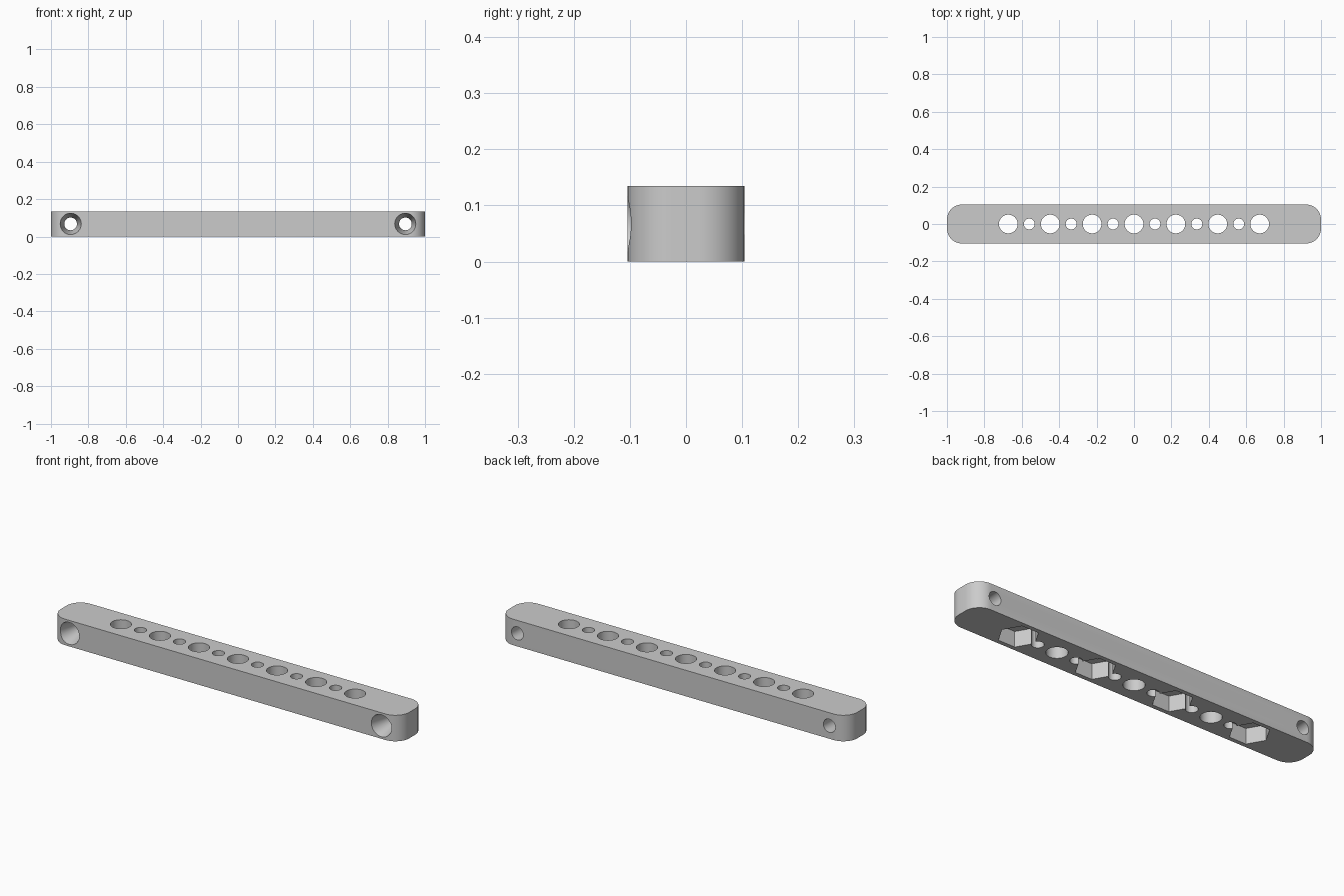
import bpy, bmesh, math
from mathutils import Matrix

if "Cube" in bpy.data.objects:
    bpy.data.objects.remove(bpy.data.objects["Cube"], do_unlink=True)

LENGTH, WIDTH, HEIGHT = 2.0, 0.208, 0.135
CORNER = 0.08
PITCH = 0.224

grey = bpy.data.materials.new("plain grey")
grey.use_nodes = True
colour = (0.6, 0.6, 0.6, 1)
grey.diffuse_color = colour
grey.node_tree.nodes["Principled BSDF"].inputs["Base Color"].default_value = colour


def make_object(name, bm):
    bmesh.ops.recalc_face_normals(bm, faces=bm.faces)
    mesh = bpy.data.meshes.new(name)
    bm.to_mesh(mesh)
    bm.free()
    mesh.materials.append(grey)
    obj = bpy.data.objects.new(name, mesh)
    bpy.context.collection.objects.link(obj)
    return obj


def add_prism(bm, x, radius, z0, z1, sides):
    """Upright prism with a corner pointing along x."""
    spin = Matrix.Rotation(math.pi / 2 if sides == 6 else 0, 4, 'Z')
    place = Matrix.Translation((x, 0, (z0 + z1) / 2)) @ spin
    bmesh.ops.create_cone(bm, cap_ends=True, segments=sides, radius1=radius,
                          radius2=radius, depth=z1 - z0, matrix=place)


def add_lathe_y(bm, x, z, profile, sides=48):
    """Closed turned solid along y from (y, radius) pairs."""
    rings = []
    for y, r in profile:
        angles = [2 * math.pi * i / sides for i in range(sides)]
        rings.append([bm.verts.new((x + r * math.cos(a), y, z + r * math.sin(a)))
                      for a in angles])
    for a, b in zip(rings, rings[1:]):
        for i in range(sides):
            j = (i + 1) % sides
            bm.faces.new((a[i], a[j], b[j], b[i]))
    bm.faces.new(rings[0])
    bm.faces.new(rings[-1])


# Bar body with rounded upright corners
bm = bmesh.new()
bmesh.ops.create_cube(bm, size=1, matrix=Matrix.Translation((0, 0, HEIGHT / 2))
                      @ Matrix.Diagonal((LENGTH, WIDTH, HEIGHT, 1)))
upright = [e for e in bm.edges
           if abs(e.verts[0].co.z - e.verts[1].co.z) > HEIGHT / 2]
bmesh.ops.bevel(bm, geom=upright, offset=CORNER, segments=12, profile=0.5,
                affect='EDGES')
bar = make_object("perforated_bar", bm)

# Row of alternating large and small holes
bm = bmesh.new()
for i in range(-6, 7):
    radius = 0.05 if i % 2 == 0 else 0.029
    add_prism(bm, i * PITCH / 2, radius, -0.1, HEIGHT + 0.1, 48)
row_holes = make_object("row_hole_cutter", bm)

# Hexagonal nut pockets in the underside
bm = bmesh.new()
for i in (-3, -1, 1, 3):
    add_prism(bm, i * PITCH, 0.095, -0.1, 0.08, 6)
nut_pockets = make_object("nut_pocket_cutter", bm)

# Tapered mounting holes running front to back
bm = bmesh.new()
for side in (-1, 1):
    add_lathe_y(bm, side * 0.895, HEIGHT / 2,
                [(-0.2, 0.057), (-0.104, 0.057), (-0.01, 0.034), (0.2, 0.034)])
mount_holes = make_object("mounting_hole_cutter", bm)

# Cut everything out of the bar
bpy.ops.object.select_all(action='DESELECT')
bpy.context.view_layer.objects.active = bar
bar.select_set(True)
for cutter in (row_holes, nut_pockets, mount_holes):
    cutter.hide_render = True
    mod = bar.modifiers.new(cutter.name, 'BOOLEAN')
    mod.operation = 'DIFFERENCE'
    mod.solver = 'EXACT'
    mod.object = cutter
    bpy.ops.object.modifier_apply(modifier=mod.name)
    bpy.data.objects.remove(cutter, do_unlink=True)

bpy.ops.object.shade_smooth_by_angle(angle=math.radians(30))
